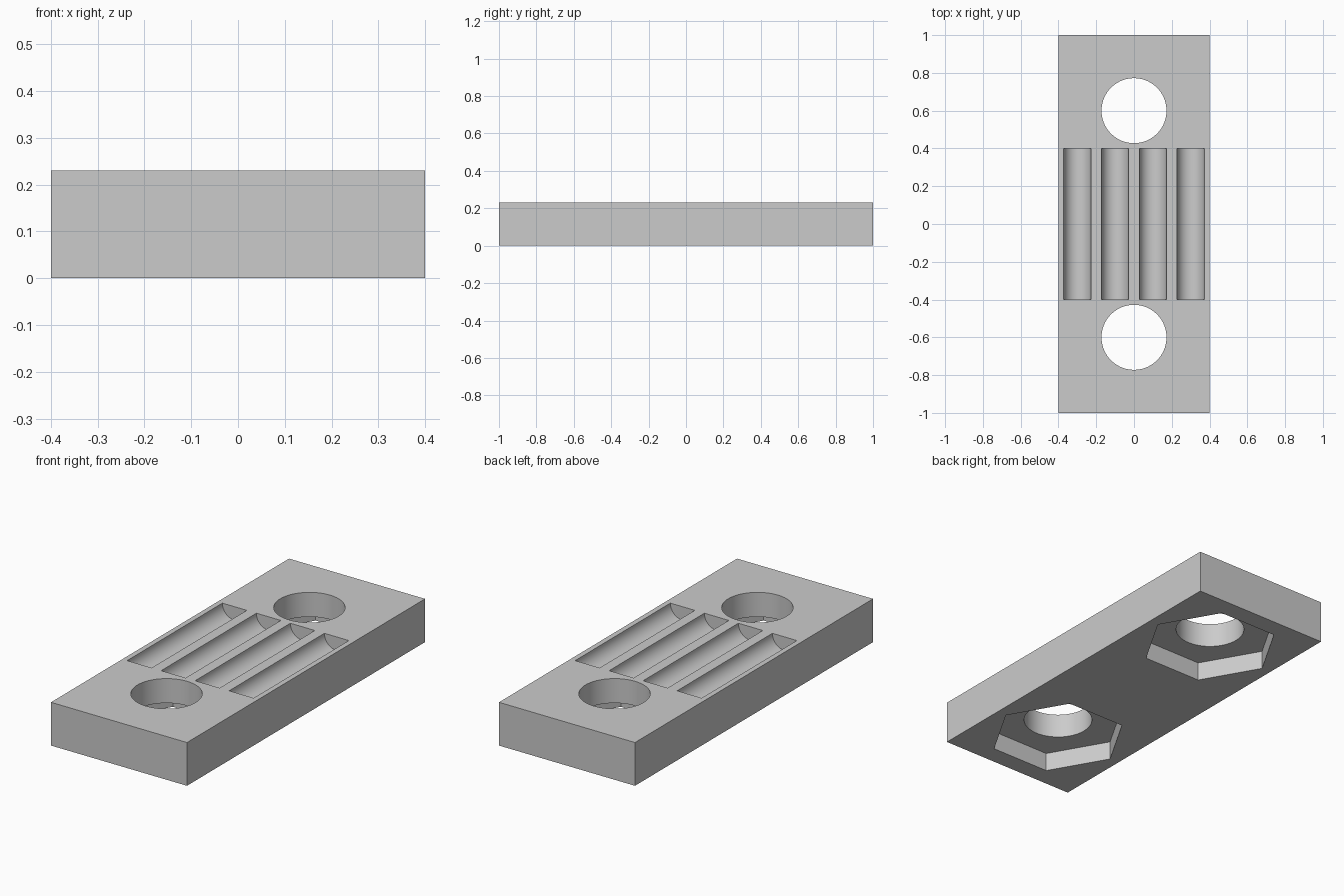
import bpy
import math

cube = bpy.data.objects.get("Cube")
if cube:
    bpy.data.objects.remove(cube, do_unlink=True)

HEIGHT = 0.23
POCKET_DEPTH = 0.1

grey = bpy.data.materials.new("plain grey")
grey.use_nodes = True
grey.diffuse_color = (0.6, 0.6, 0.6, 1)
grey.node_tree.nodes["Principled BSDF"].inputs["Base Color"].default_value = (0.6, 0.6, 0.6, 1)

# Solid plate
bpy.ops.mesh.primitive_cube_add(size=1, location=(0, 0, HEIGHT / 2))
plate = bpy.context.object
plate.name = "clamp_plate"
plate.scale = (0.8, 2, HEIGHT)
bpy.ops.object.transform_apply(location=False, rotation=False, scale=True)
plate.data.materials.append(grey)

cutters = []


def cutter(name, sides, radius, depth, location, rotation=(0, 0, 0)):
    bpy.ops.mesh.primitive_cylinder_add(vertices=sides, radius=radius, depth=depth,
                                        location=location, rotation=rotation)
    obj = bpy.context.object
    obj.name = name
    obj.data.materials.append(grey)
    obj.hide_render = True
    cutters.append(obj)


# Bolt holes with hexagonal nut pockets underneath
for side, y in (("front", -0.6), ("back", 0.6)):
    cutter(side + "_bolt_hole", 96, 0.172, 1, (0, y, 0))
    cutter(side + "_nut_pocket", 6, 0.345, 2 * POCKET_DEPTH, (0, y, 0), (0, 0, math.pi / 6))

# Half-round grooves along the top
for i in range(4):
    cutter(f"groove_{i + 1}", 64, 0.072, 0.8, (-0.3 + 0.2 * i, 0, HEIGHT), (math.pi / 2, 0, 0))

# Cut everything out of the plate
for obj in cutters:
    cut = plate.modifiers.new(obj.name, 'BOOLEAN')
    cut.operation = 'DIFFERENCE'
    cut.solver = 'EXACT'
    cut.object = obj

bpy.ops.object.select_all(action='DESELECT')
plate.select_set(True)
bpy.context.view_layer.objects.active = plate
for obj in cutters:
    bpy.ops.object.modifier_apply(modifier=obj.name)
for obj in cutters:
    bpy.data.objects.remove(obj, do_unlink=True)
bpy.ops.object.shade_smooth_by_angle(angle=math.radians(30))
